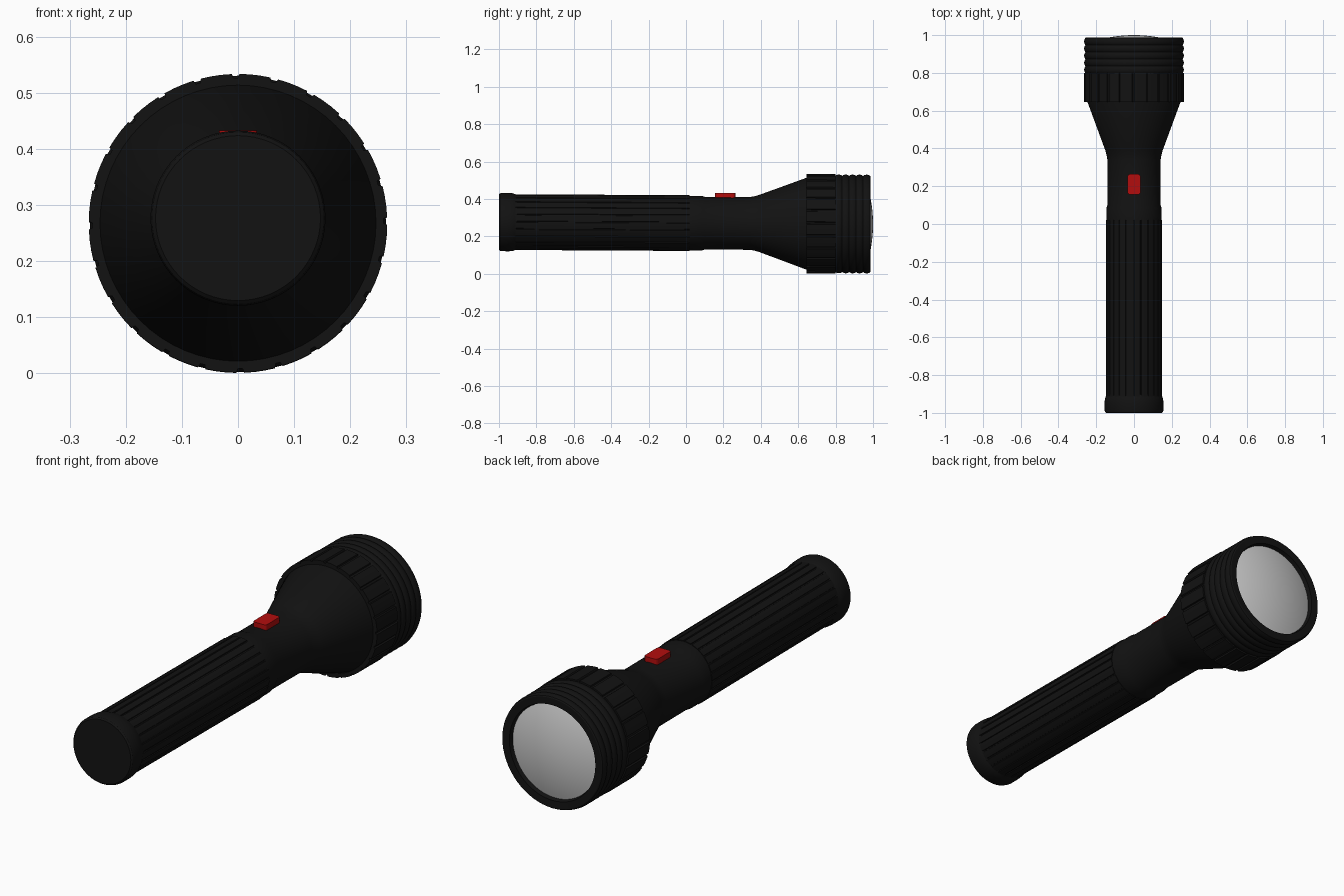
import bpy, bmesh, math

if "Cube" in bpy.data.objects:
    bpy.data.objects.remove(bpy.data.objects["Cube"])

def axis_z(y):
    # the torch lies with its axis very slightly tipped
    return 0.271 - 0.0055 * y

def material(name, rgb):
    m = bpy.data.materials.new(name)
    m.diffuse_color = (*rgb, 1)
    m.use_nodes = True
    m.node_tree.nodes["Principled BSDF"].inputs["Base Color"].default_value = m.diffuse_color
    return m

BLACK = material("black_rubber", (0.006, 0.006, 0.006))
RED = material("red_plastic", (0.45, 0.004, 0.004))

def finish(name, bm, mat, angle=30):
    bmesh.ops.recalc_face_normals(bm, faces=bm.faces)
    me = bpy.data.meshes.new(name)
    bm.to_mesh(me)
    bm.free()
    ob = bpy.data.objects.new(name, me)
    bpy.context.collection.objects.link(ob)
    if mat:
        me.materials.append(mat)
    bpy.ops.object.select_all(action='DESELECT')
    bpy.context.view_layer.objects.active = ob
    ob.select_set(True)
    bpy.ops.object.shade_smooth_by_angle(angle=math.radians(angle))
    return ob

def section(grooves):
    """List of (angle, is_groove) round the circle."""
    if not grooves:
        return [(math.tau * i / 64, 0) for i in range(64)]
    steps = [(0.0, 1), (0.12, 1), (0.16, 0), (0.44, 0), (0.7, 0), (0.96, 0)]
    return [(math.tau * (g + t) / grooves, low) for g in range(grooves) for t, low in steps]

def lathe(name, profile, mat, grooves=0, depth=0.0, caps=(True, True)):
    """Sweep (y, radius) points round the torch axis, with optional grooves along it."""
    bm = bmesh.new()
    rings = []
    for y, r in profile:
        ring = []
        for a, low in section(grooves):
            rr = r - depth * low
            ring.append(bm.verts.new((rr * math.cos(a), y, axis_z(y) + rr * math.sin(a))))
        rings.append(ring)
    for p, q in zip(rings, rings[1:]):
        n = len(p)
        for i in range(n):
            j = (i + 1) % n
            bm.faces.new((p[i], p[j], q[j], q[i]))
    if caps[0]:
        bm.faces.new(rings[0])
    if caps[1]:
        bm.faces.new(rings[-1])
    return finish(name, bm, mat)

# Tail cap with rounded edges
lathe("tail_cap", [(-1.0, 0.147), (-0.995, 0.153), (-0.985, 0.156), (-0.945, 0.156),
                   (-0.925, 0.154), (-0.91, 0.148), (-0.90, 0.144)], BLACK)

# Ribbed grip
lathe("grip", [(-0.915, 0.149), (0.02, 0.149)], BLACK, grooves=24, depth=0.004)

# Collar, neck and flared cone
lathe("neck", [(0.015, 0.143), (0.02, 0.146), (0.085, 0.146), (0.10, 0.141), (0.34, 0.141),
               (0.365, 0.145), (0.39, 0.152), (0.645, 0.246), (0.66, 0.246)], BLACK)

# Padded grip band on the head
lathe("head_grip", [(0.645, 0.240), (0.645, 0.266), (0.80, 0.266), (0.80, 0.240)],
      BLACK, grooves=24, depth=0.007)

# Rounded rings on the bezel, then the front lip and the recess for the lens
bezel = [(0.795, 0.24)]
rings, start, pitch = 5, 0.798, 0.0372
for k in range(rings):
    for t in range(5):
        bezel.append((start + pitch * (k + t / 5), 0.257 + 0.007 * math.sin(math.pi * t / 5) ** 0.7))
bezel += [(0.984, 0.259), (0.987, 0.254), (0.985, 0.222), (0.962, 0.216)]
lathe("bezel", bezel, BLACK)

# Domed lens
R, edge = 0.72, 0.218
dome = [(1.0 - R + math.sqrt(R * R - r * r), r)
        for r in [edge * (1 - i / 10) for i in range(10)] + [0.002]]
lathe("lens", [(0.955, edge)] + dome, None)

# Red slide switch with rounded corners
bm = bmesh.new()
bmesh.ops.create_cube(bm, size=1)
for v in bm.verts:
    v.co = (v.co.x * 0.068, 0.21 + v.co.y * 0.108, 0.41 + v.co.z * 0.046)
upright = [e for e in bm.edges if abs(e.verts[0].co.z - e.verts[1].co.z) > 0.01]
bmesh.ops.bevel(bm, geom=upright, offset=0.012, segments=3, profile=0.5, affect='EDGES')
finish("switch", bm, RED)
